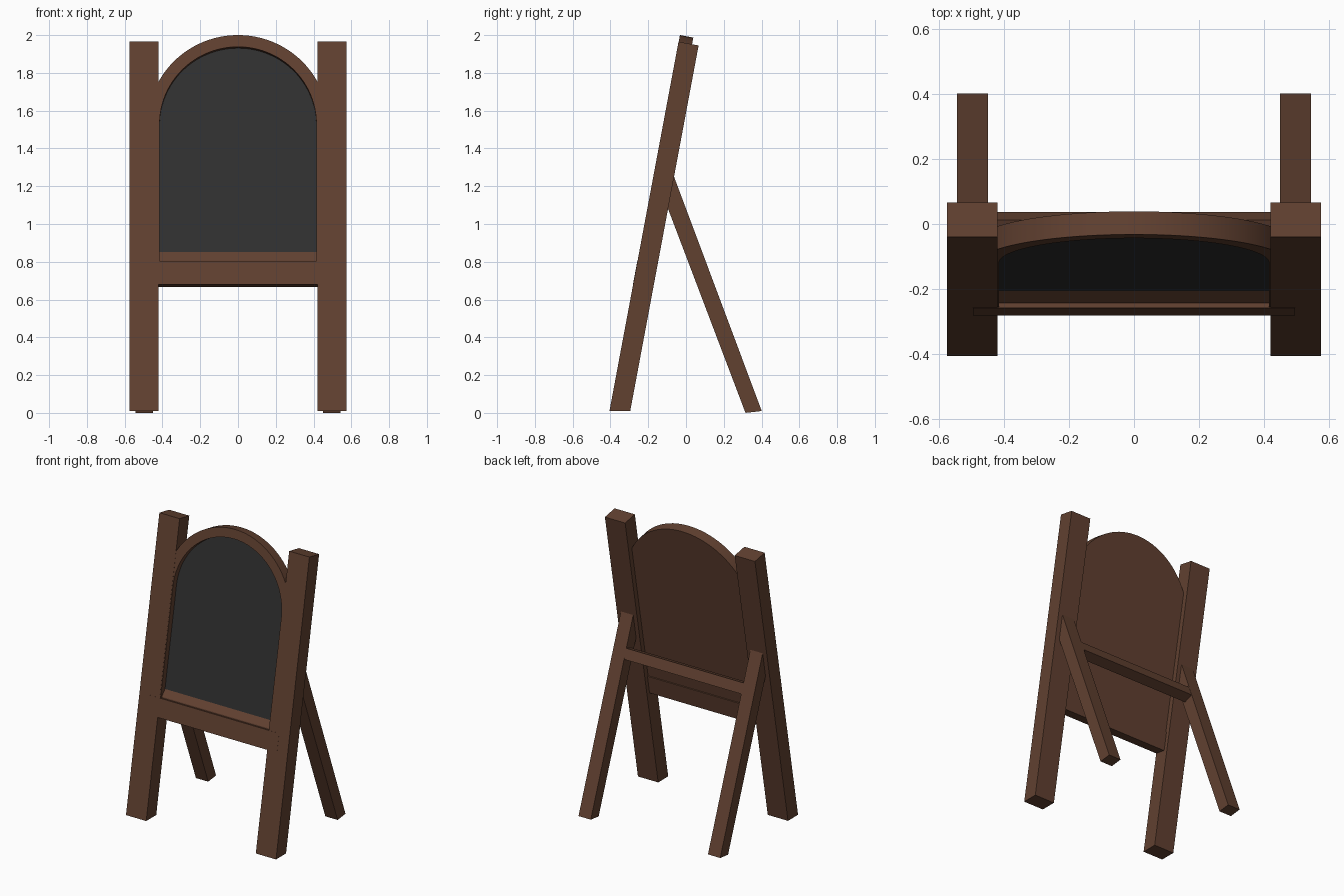
import bpy, bmesh, math
from mathutils import Vector

cube = bpy.data.objects.get("Cube")
if cube:
    bpy.data.objects.remove(cube, do_unlink=True)


def material(name, rgb):
    mat = bpy.data.materials.new(name)
    mat.use_nodes = True
    colour = (*rgb, 1)
    mat.diffuse_color = colour
    bsdf = next(n for n in mat.node_tree.nodes if n.type == 'BSDF_PRINCIPLED')
    bsdf.inputs["Base Color"].default_value = colour
    return mat


WOOD = material("brown wood", (0.12, 0.052, 0.03))
SLATE = material("dark slate", (0.03, 0.03, 0.03))

LEAN = math.atan(0.187)
SIN, COS = math.sin(LEAN), math.cos(LEAN)


def leaned(x, t, s):
    """Point at depth t behind the leaning front plane, s up along it."""
    return Vector((x, -0.407 + s * SIN + t * COS, s * COS - t * SIN))


def prism(name, start, end, mat, smooth=False):
    """Solid between two matching outlines."""
    bm = bmesh.new()
    a = [bm.verts.new(p) for p in start]
    b = [bm.verts.new(p) for p in end]
    bm.faces.new(a)
    bm.faces.new(b[::-1])
    for i in range(len(a)):
        j = (i + 1) % len(a)
        bm.faces.new((a[i], b[i], b[j], a[j]))
    bmesh.ops.recalc_face_normals(bm, faces=bm.faces)
    mesh = bpy.data.meshes.new(name)
    bm.to_mesh(mesh)
    bm.free()
    mesh.materials.append(mat)
    ob = bpy.data.objects.new(name, mesh)
    bpy.context.collection.objects.link(ob)
    if smooth:
        bpy.ops.object.select_all(action='DESELECT')
        ob.select_set(True)
        bpy.context.view_layer.objects.active = ob
        bpy.ops.object.shade_smooth_by_angle(angle=math.radians(30))
    return ob


def lean_bar(name, profile, x0, x1):
    """Extrude a (depth, height) profile of the leaning frame across x."""
    return prism(name, [leaned(x0, t, s) for t, s in profile],
                 [leaned(x1, t, s) for t, s in profile], WOOD)


def side_bar(name, profile, x0, x1):
    """Extrude an upright (y, z) profile across x."""
    return prism(name, [(x0, y, z) for y, z in profile],
                 [(x1, y, z) for y, z in profile], WOOD)


def arch(radius, bottom, spring=1.557, steps=48):
    """Round-topped outline as (x, height), from right foot to left foot."""
    curve = [(radius * math.cos(math.pi * i / steps),
              spring + radius * math.sin(math.pi * i / steps))
             for i in range(steps + 1)]
    return [(radius, bottom)] + curve + [(-radius, bottom)]


def plate(name, outline, t0, t1, mat):
    return prism(name, [leaned(x, t0, s) for x, s in outline],
                 [leaned(x, t1, s) for x, s in outline], mat, smooth=True)


# Front posts, with feet cut level, and rear struts
DEPTH = 0.108
post = [(0, 0.01 / COS), (DEPTH, (0.01 + DEPTH * SIN) / COS),
        (DEPTH, 1.999), (0, 1.999)]
strut = [(0.315, 0), (0.401, 0.01), (-0.065, 1.255), (-0.1, 1.21), (-0.11, 1.12)]
for side, sign in (("left", 1), ("right", -1)):
    lean_bar("front_post_" + side, post, sign * 0.42, sign * 0.575)
    side_bar("rear_strut_" + side, strut, sign * 0.449, sign * 0.543)

# Bar joining the rear struts, following their slope
side_bar("strut_crossbar", [(0.012, 1.049), (0.037, 0.982),
                            (-0.029, 0.957), (-0.054, 1.024)], -0.46, 0.46)

# Arched board: backing, raised rim and writing surface
OUTER, INNER, FOOT = 0.478, 0.415, 0.8
plate("board_backing", arch(OUTER, FOOT), 0.042, 0.073, WOOD)
plate("board_rim", arch(OUTER, FOOT) + arch(INNER, FOOT)[::-1], 0.001, 0.042, WOOD)
plate("writing_surface", arch(INNER, 0.87), 0.041, 0.043, SLATE)

# Sloped chalk ledge and lower rail
lean_bar("chalk_ledge", [(0.014, 0.81), (0.014, 0.827), (0.041, 0.873), (0.045, 0.81)],
         -0.416, 0.416)
lean_bar("lower_rail", [(-0.001, 0.692), (-0.001, 0.819), (0.08, 0.819), (0.08, 0.692)],
         -0.495, 0.495)
